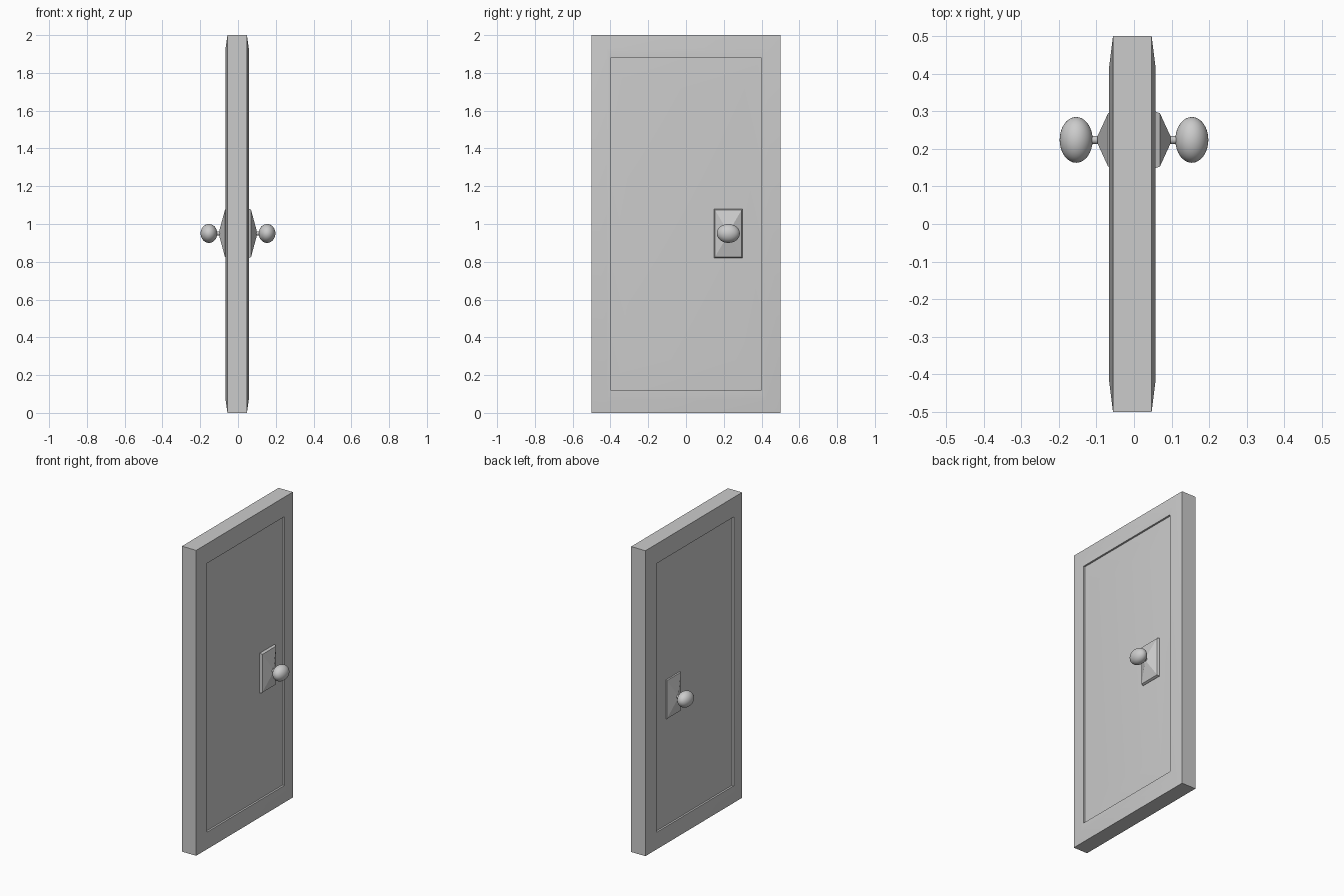
import bpy, bmesh
from math import radians, pi

if "Cube" in bpy.data.objects:
    bpy.data.objects.remove(bpy.data.objects["Cube"])

HANDLE_Y, HANDLE_Z = 0.224, 0.95


def ring_stack(name, rings, cy, cz):
    """Solid lofted along x from rectangles: (x, half width, half height)."""
    bm = bmesh.new()
    loops = []
    for x, w, h in rings:
        loops.append([bm.verts.new((x, cy + sy * w, cz + sz * h))
                      for sy, sz in ((-1, -1), (1, -1), (1, 1), (-1, 1))])
    for a, b in zip(loops, loops[1:]):
        for i in range(4):
            j = (i + 1) % 4
            bm.faces.new((a[i], a[j], b[j], b[i]))
    bm.faces.new(loops[0][::-1])
    bm.faces.new(loops[-1])
    bmesh.ops.recalc_face_normals(bm, faces=bm.faces)
    mesh = bpy.data.meshes.new(name)
    bm.to_mesh(mesh)
    bm.free()
    obj = bpy.data.objects.new(name, mesh)
    bpy.context.collection.objects.link(obj)
    return obj


def smooth(obj, angle=30):
    bpy.ops.object.select_all(action='DESELECT')
    obj.select_set(True)
    bpy.context.view_layer.objects.active = obj
    bpy.ops.object.shade_smooth_by_angle(angle=radians(angle))


# Door leaf: bevelled frame, recess step and raised panel on both faces
face = [(0.010, 0.31, 0.72), (0.002, 0.40, 0.88), (0.014, 0.40, 0.88),
        (0.014, 0.42, 0.93), (0.004, 0.50, 1.00)]
back = [(-0.052 - d, w, h) for d, w, h in face]
front = [(0.043 + d, w, h) for d, w, h in reversed(face)]
smooth(ring_stack("door_leaf", back + front, 0, 1))

# Handle set on each face
for side, label in ((1, "right"), (-1, "left")):
    # Back plate with a thin rim and pyramid front
    ring_stack("handle_plate_" + label,
               [(side * 0.040, 0.075, 0.13), (side * 0.058, 0.075, 0.13),
                (side * 0.069, 0.071, 0.125), (side * 0.097, 0.010, 0.022)],
               HANDLE_Y, HANDLE_Z)
    # Neck
    bpy.ops.mesh.primitive_cylinder_add(
        vertices=24, radius=0.011, depth=0.05,
        location=(side * 0.105, HANDLE_Y, HANDLE_Z), rotation=(0, pi / 2, 0))
    neck = bpy.context.object
    neck.name = "handle_neck_" + label
    smooth(neck)
    # Oval knob
    bpy.ops.mesh.primitive_uv_sphere_add(
        segments=32, ring_count=20, radius=1,
        location=(side * 0.154, HANDLE_Y, HANDLE_Z))
    knob = bpy.context.object
    knob.name = "handle_knob_" + label
    knob.scale = (0.044, 0.061, 0.05)
    smooth(knob)
